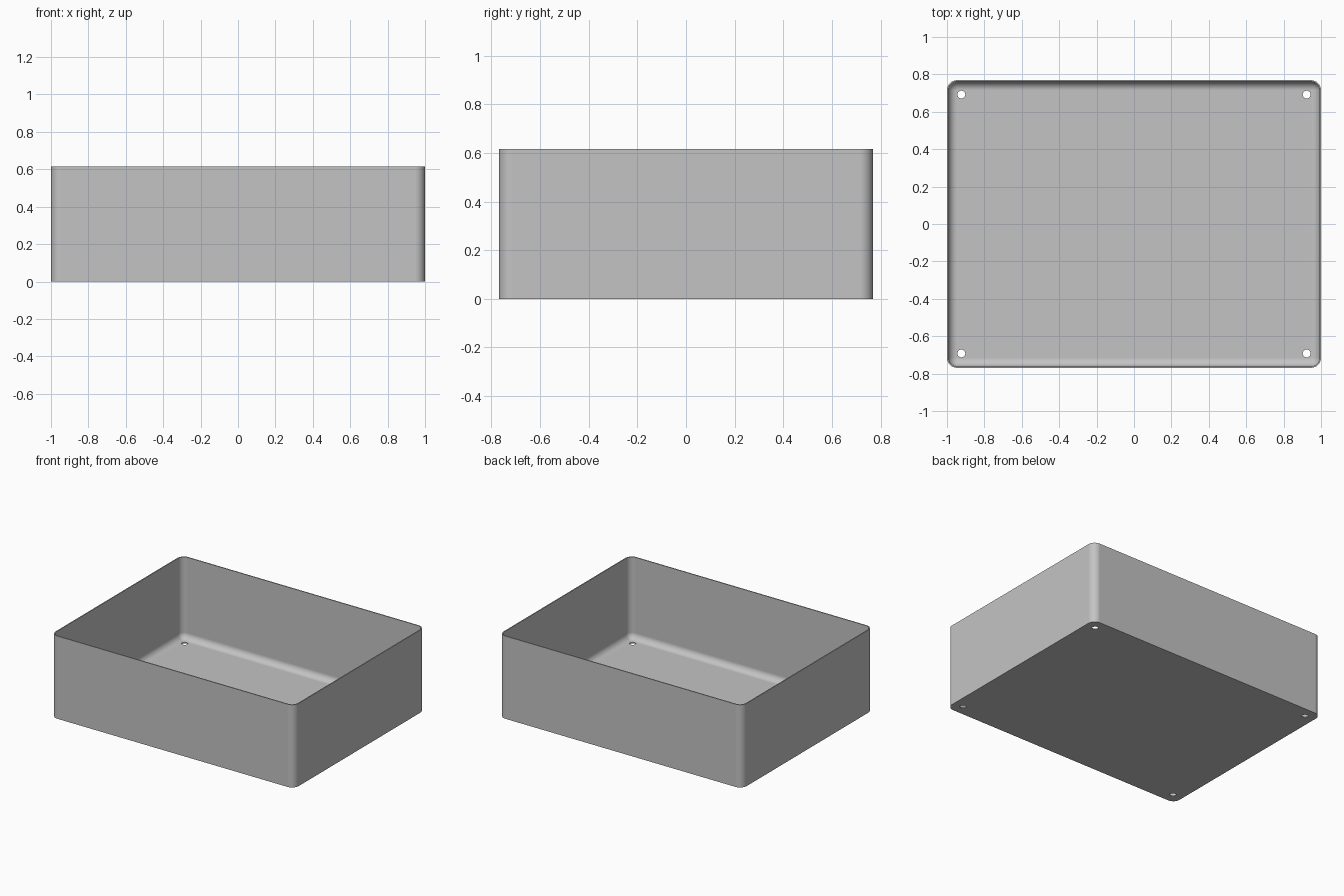
import bpy, bmesh, math
from mathutils import Matrix

cube = bpy.data.objects.get("Cube")
if cube:
    bpy.data.objects.remove(cube, do_unlink=True)

HALF_X, HALF_Y, HEIGHT = 1.0, 0.769, 0.615
WALL = 0.0077            # wall and floor thickness
CORNER = 0.054           # outer corner radius
FILLET = CORNER - WALL   # inner corner and floor fillet radius
HOLE_R, HOLE_INSET = 0.021, 0.077
STEPS = 8

grey = bpy.data.materials.new("grey plastic")
grey.use_nodes = True
colour = (0.55, 0.55, 0.55, 1)
grey.diffuse_color = colour
grey.node_tree.nodes["Principled BSDF"].inputs["Base Color"].default_value = colour


def add_object(name, bm):
    mesh = bpy.data.meshes.new(name)
    bm.to_mesh(mesh)
    bm.free()
    mesh.materials.append(grey)
    obj = bpy.data.objects.new(name, mesh)
    bpy.context.collection.objects.link(obj)
    return obj


def ring(bm, inset, z):
    """Rounded rectangle, shrunk by the inset."""
    r = max(CORNER - inset, 0.0005)
    verts = []
    for quarter, (sx, sy) in enumerate([(1, 1), (-1, 1), (-1, -1), (1, -1)]):
        for i in range(STEPS + 1):
            a = (quarter + i / STEPS) * math.pi / 2
            verts.append(bm.verts.new((sx * (HALF_X - inset - r) + r * math.cos(a),
                                       sy * (HALF_Y - inset - r) + r * math.sin(a), z)))
    return verts


# Tray wall section: outside up, over the rim, down inside, round the fillet
section = [(0, 0), (0, HEIGHT), (WALL, HEIGHT)]
for i in range(STEPS + 1):
    a = i / STEPS * math.pi / 2
    section.append((WALL + FILLET * (1 - math.cos(a)), WALL + FILLET * (1 - math.sin(a))))

bm = bmesh.new()
rings = [ring(bm, *point) for point in section]
for low, high in zip(rings, rings[1:]):
    for i in range(len(low)):
        j = (i + 1) % len(low)
        bm.faces.new((low[i], low[j], high[j], high[i]))
bm.faces.new(rings[0][::-1])
bm.faces.new(rings[-1])
bmesh.ops.remove_doubles(bm, verts=bm.verts, dist=0.001)
bmesh.ops.recalc_face_normals(bm, faces=bm.faces)
tray = add_object("tray", bm)

# Four drain holes through the floor
bm = bmesh.new()
for sx in (-1, 1):
    for sy in (-1, 1):
        place = Matrix.Translation((sx * (HALF_X - HOLE_INSET), sy * (HALF_Y - HOLE_INSET), 0))
        bmesh.ops.create_cone(bm, cap_ends=True, segments=32, radius1=HOLE_R,
                              radius2=HOLE_R, depth=0.1, matrix=place)
cutter = add_object("hole_cutter", bm)
cutter.hide_render = True

bpy.ops.object.select_all(action="DESELECT")
tray.select_set(True)
bpy.context.view_layer.objects.active = tray
cut = tray.modifiers.new("holes", "BOOLEAN")
cut.operation = "DIFFERENCE"
cut.solver = "EXACT"
cut.object = cutter
bpy.ops.object.modifier_apply(modifier=cut.name)
bpy.data.objects.remove(cutter, do_unlink=True)

# Smooth fillets and corners, crisp rim and base
bpy.ops.object.shade_smooth_by_angle(angle=math.radians(35))
normals = tray.modifiers.new("flat panels", "WEIGHTED_NORMAL")
normals.keep_sharp = True
